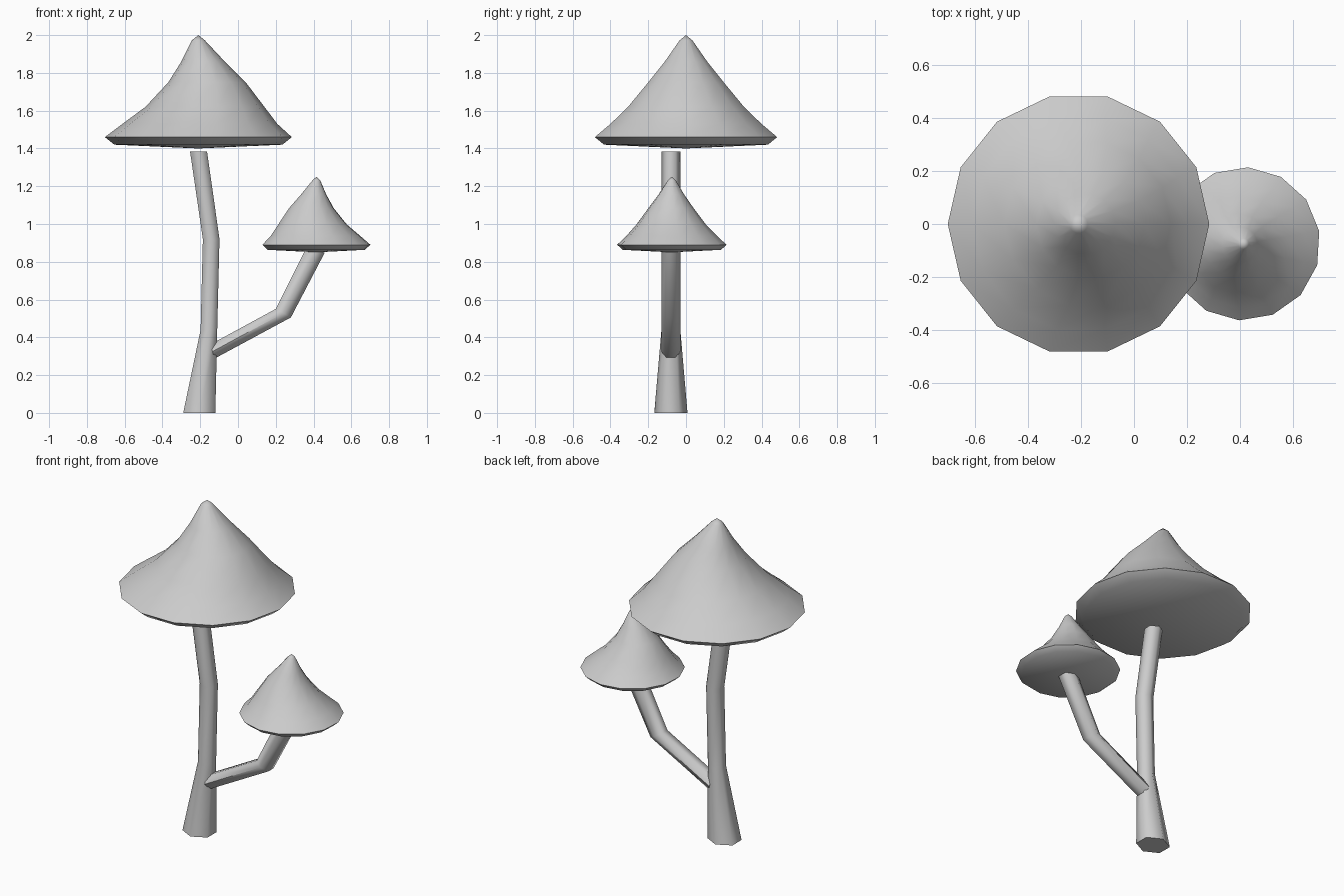
import bpy, bmesh
from math import sin, cos, pi, radians
from mathutils import Vector, Matrix

if "Cube" in bpy.data.objects:
    bpy.data.objects.remove(bpy.data.objects["Cube"])


def loft(name, rings, start=None, end=None, angle=50):
    """Skin a list of rings; close the ends with a point or a flat face."""
    bm = bmesh.new()
    loops = [[bm.verts.new(p) for p in ring] for ring in rings]
    n = len(loops[0])
    for a, b in zip(loops, loops[1:]):
        for i in range(n):
            bm.faces.new((a[i], a[(i + 1) % n], b[(i + 1) % n], b[i]))
    for loop, tip in ((loops[0], start), (loops[-1], end)):
        if tip is None:
            bm.faces.new(loop)
        else:
            t = bm.verts.new(tip)
            for i in range(n):
                bm.faces.new((loop[i], loop[(i + 1) % n], t))
    bmesh.ops.recalc_face_normals(bm, faces=bm.faces)
    mesh = bpy.data.meshes.new(name)
    bm.to_mesh(mesh)
    bm.free()
    ob = bpy.data.objects.new(name, mesh)
    bpy.context.collection.objects.link(ob)
    bpy.ops.object.select_all(action='DESELECT')
    ob.select_set(True)
    bpy.context.view_layer.objects.active = ob
    bpy.ops.object.shade_smooth_by_angle(angle=radians(angle))
    return ob


# Cap profile, from underside to tip: (radius, sideways lean, height)
CAP = [(0.445, 0.0, 0.02), (0.495, 0.0, 0.06), (0.41, 0.008, 0.13),
       (0.315, 0.035, 0.22), (0.205, 0.046, 0.35), (0.115, 0.025, 0.46),
       (0.035, 0.0, 0.572)]


def cap(name, loc, scale, height_scale, turn):
    m = (Matrix.Translation(loc) @ Matrix.Rotation(radians(turn), 4, 'Z')
         @ Matrix.Diagonal((scale, scale, height_scale, 1)))
    rings = [[m @ Vector((lean + r * cos(2 * pi * i / 14), r * sin(2 * pi * i / 14), z))
              for i in range(14)] for r, lean, z in CAP]
    return loft(name, rings, m @ Vector((0, 0, 0)), m @ Vector((0, 0, 0.6)))


def stalk(name, stations, y=-0.08):
    """Six-sided stalk; station = (x, z, side-vector x, side-vector z, y radius)."""
    rings = []
    for x, z, ux, uz, ry in stations:
        ring = []
        for i in range(6):
            a = pi / 6 + i * pi / 3
            c = cos(a) / cos(pi / 6)
            ring.append((x + ux * c, y + ry * sin(a), z + uz * c))
        rings.append(ring)
    return loft(name, rings, angle=65)


# Caps
cap("large_cap", (-0.21, 0, 1.40), 1.0, 1.0, 0)
cap("small_cap", (0.415, -0.075, 0.85), 0.586, 0.667, 189.5)

# Main stem
stalk("main_stem", [(-0.205, 0, 0.085, 0, 0.088), (-0.154, 0.44, 0.044, 0, 0.05),
                    (-0.142, 0.92, 0.044, 0, 0.05), (-0.209, 1.385, 0.045, 0, 0.05)])

# Side branch
stalk("side_branch", [(-0.135, 0.325, 0.01, -0.038, 0.05),
                      (0.24, 0.528, 0.04, -0.0225, 0.05),
                      (0.414, 0.868, 0.045, -0.02, 0.05)])
